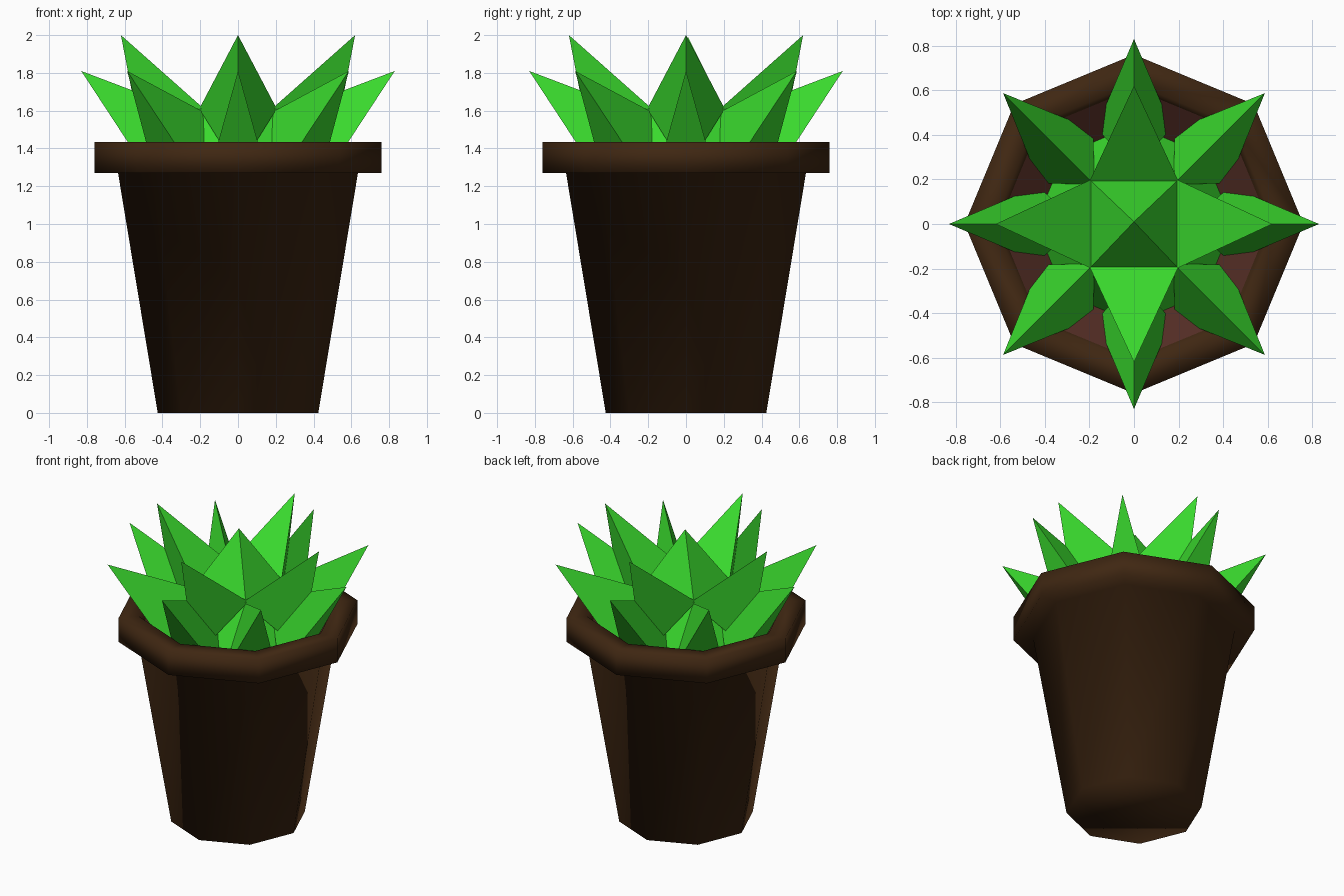
import bpy, bmesh, math
from mathutils import Matrix, Vector

cube = bpy.data.objects.get("Cube")
if cube:
    bpy.data.objects.remove(cube, do_unlink=True)


def material(name, rgb):
    mat = bpy.data.materials.new(name)
    mat.use_nodes = True
    mat.diffuse_color = (*rgb, 1)
    bsdf = mat.node_tree.nodes["Principled BSDF"]
    bsdf.inputs["Base Color"].default_value = (*rgb, 1)
    bsdf.inputs["Roughness"].default_value = 0.9
    return mat


BROWN = material("dark_brown_clay", (0.05, 0.02, 0.006))
SOIL = material("reddish_soil", (0.085, 0.026, 0.018))
GREEN = material("leaf_green", (0.042, 0.70, 0.027))


def finish(bm, name, mat, smooth=False):
    bmesh.ops.recalc_face_normals(bm, faces=bm.faces)
    mesh = bpy.data.meshes.new(name)
    bm.to_mesh(mesh)
    bm.free()
    mesh.materials.append(mat)
    for poly in mesh.polygons:
        poly.use_smooth = smooth
    obj = bpy.data.objects.new(name, mesh)
    bpy.context.collection.objects.link(obj)
    return obj


def lathe(name, profile, mat, sides=8, smooth=False, caps=(True, True)):
    """Stack of regular polygons from (radius, height) pairs."""
    bm = bmesh.new()
    rings = []
    for r, z in profile:
        angles = [math.tau * i / sides for i in range(sides)]
        rings.append([bm.verts.new((r * math.cos(a), r * math.sin(a), z)) for a in angles])
    for low, high in zip(rings, rings[1:]):
        for i in range(sides):
            j = (i + 1) % sides
            bm.faces.new((low[i], low[j], high[j], high[i]))
    for use, ring in zip(caps, (rings[0], rings[-1])):
        if use:
            bm.faces.new(ring)
    return finish(bm, name, mat, smooth)


def spike(name, tip, base, turn=0.0):
    """Pointed leaf: a base polygon joined to a tip, turned about the vertical."""
    bm = bmesh.new()
    rot = Matrix.Rotation(turn, 3, "Z")
    point = bm.verts.new(rot @ Vector(tip))
    ring = [bm.verts.new(rot @ Vector(p)) for p in base]
    bm.faces.new(ring)
    for a, b in zip(ring, ring[1:] + ring[:1]):
        bm.faces.new((a, b, point))
    return finish(bm, name, GREEN)


# Pot: tapered body with an overhanging octagonal rim
lathe("pot", [(0.425, 0), (0.635, 1.27), (0.76, 1.27), (0.76, 1.435), (0.63, 1.435), (0.60, 1.36)],
      BROWN, smooth=True, caps=(True, False))

# Soil: shallow funnel inside the rim
lathe("soil", [(0.61, 1.38), (0.40, 1.22)], SOIL, caps=(False, True))

# Leaf core and the upright centre leaf
lathe("leaf_core", [(0.46, 1.22), (0.27, 1.58)], GREEN)
spike("centre_leaf", (0, 0.01, 1.99),
      [(0.2, 0.2, 1.61), (-0.2, 0.2, 1.61), (-0.2, -0.2, 1.61), (0.2, -0.2, 1.61)])

# Upper leaves: flat on top, keel underneath
for i in range(4):
    spike(f"upper_leaf_{i + 1}", (0.62, 0, 2.0),
          [(0.18, 0.205, 1.61), (0.18, -0.205, 1.61), (0.48, 0, 1.28)], i * math.pi / 2)

# Lower leaves: ridge on top, flat underneath
for i in range(8):
    spike(f"lower_leaf_{i + 1}", (0.83, 0, 1.81),
          [(0.25, 0, 1.59), (0.43, 0.17, 1.2), (0.43, -0.17, 1.2)], i * math.pi / 4)
